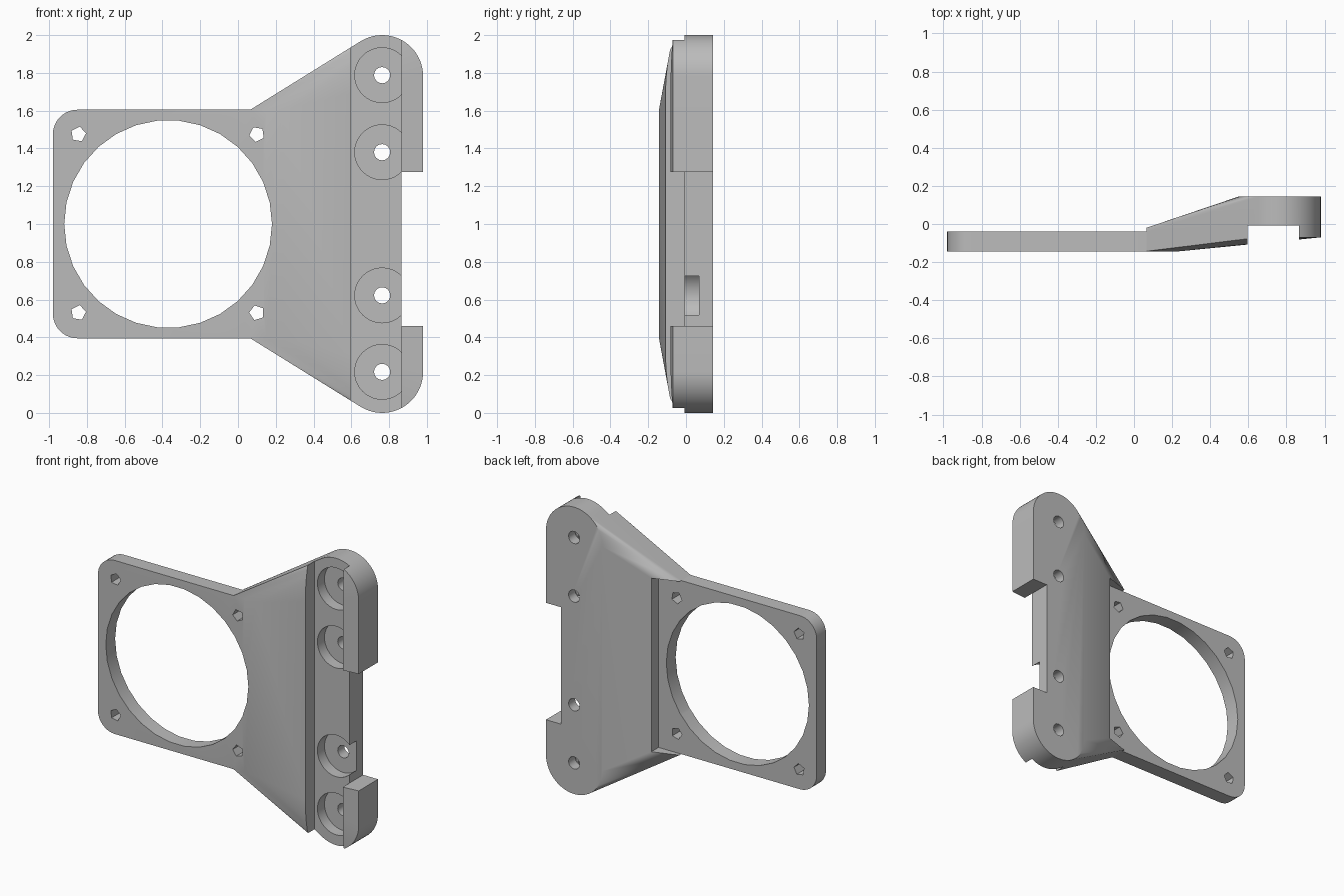
import bpy, bmesh, math
from math import cos, sin, pi

old = bpy.data.objects.get("Cube")
if old:
    bpy.data.objects.remove(old, do_unlink=True)

FRONT, BACK = -0.143, 0.143
BAR_X, BAR_R = 0.763, 0.217        # mounting bar axis and end radius
FAN_X, MID_Z = -0.37, 1.0          # centre of the big opening

gray = bpy.data.materials.new("gray plastic")
gray.use_nodes = True
color = (0.5, 0.5, 0.5, 1)
gray.diffuse_color = color
gray.node_tree.nodes["Principled BSDF"].inputs["Base Color"].default_value = color


def hull(name, points):
    """Convex solid around a set of points."""
    bm = bmesh.new()
    for p in points:
        bm.verts.new(p)
    res = bmesh.ops.convex_hull(bm, input=bm.verts)
    loose = {g for g in res["geom_interior"] + res["geom_unused"]
             if isinstance(g, bmesh.types.BMVert)}
    bmesh.ops.delete(bm, geom=list(loose), context="VERTS")
    bmesh.ops.dissolve_limit(bm, angle_limit=0.002, verts=bm.verts, edges=bm.edges)
    bmesh.ops.recalc_face_normals(bm, faces=bm.faces)
    mesh = bpy.data.meshes.new(name)
    bm.to_mesh(mesh)
    bm.free()
    mesh.materials.append(gray)
    obj = bpy.data.objects.new(name, mesh)
    bpy.context.collection.objects.link(obj)
    return obj


def extrude(outline, y0, y1):
    return [(x, y, z) for x, z in outline for y in (y0, y1)]


def circle(x, z, r, sides, turn=0):
    return [(x + r * cos(turn + 2 * pi * i / sides),
             z + r * sin(turn + 2 * pi * i / sides)) for i in range(sides)]


def rect(x0, x1, z0, z1):
    return [(x0, z0), (x1, z0), (x1, z1), (x0, z1)]


def combine(target, other, operation):
    """Apply a boolean and discard the helper."""
    mod = target.modifiers.new("bool", "BOOLEAN")
    mod.operation, mod.object, mod.solver = operation, other, "EXACT"
    bpy.ops.object.select_all(action="DESELECT")
    bpy.context.view_layer.objects.active = target
    target.select_set(True)
    bpy.ops.object.modifier_apply(modifier=mod.name)
    bpy.data.objects.remove(other, do_unlink=True)


def cut(outline, y0=-0.5, y1=0.5):
    combine(bracket, hull("cutter", extrude(outline, y0, y1)), "DIFFERENCE")


# Flared body: plate edge blended into the round-ended mounting bar
bar = circle(BAR_X, BAR_R, BAR_R, 60) + circle(BAR_X, 2 - BAR_R, BAR_R, 60)
bracket = hull("fan_bracket",
               extrude(rect(0.065, 0.24, 0.395, 1.605), FRONT, -0.02)
               + extrude(bar, -0.07, BACK))

# Clearance behind the plate
cut(rect(-0.5, 0.24, 0.395, 1.605), -0.04, 0.5)

# Plate with rounded outer corners
corner = 0.13
plate = rect(0.1, 0.15, 0.395, 1.605)
for z in (0.395 + corner, 1.605 - corner):
    plate += circle(-0.98 + corner, z, corner, 40)
combine(bracket, hull("plate", extrude(plate, FRONT, -0.04)), "UNION")

# Big round opening and its four screw holes
cut(circle(FAN_X, MID_Z, 0.55, 30))
for x, z, turn in ((-0.845, 1.475, 8), (-0.845, 0.53, 8),
                   (0.1, 1.475, -28), (0.1, 0.53, 35)):
    cut(circle(x, z, 0.041, 5, math.radians(turn)))

# Rail channel along the bar, and the gap in its outer lip
cut(rect(0.595, 0.865, -0.2, 2.2), -0.5, -0.008)
cut(rect(0.865, 1.2, 0.46, 1.275))

# Counterbored bolt holes
for z in (0.217, 0.622, 1.38, 1.788):
    cut(circle(BAR_X, z, 0.145, 40), -0.05, 0.07)
    cut(circle(BAR_X, z, 0.043, 16))

bpy.ops.object.select_all(action="DESELECT")
bracket.select_set(True)
bpy.context.view_layer.objects.active = bracket
bpy.ops.object.shade_smooth_by_angle(angle=math.radians(30))
